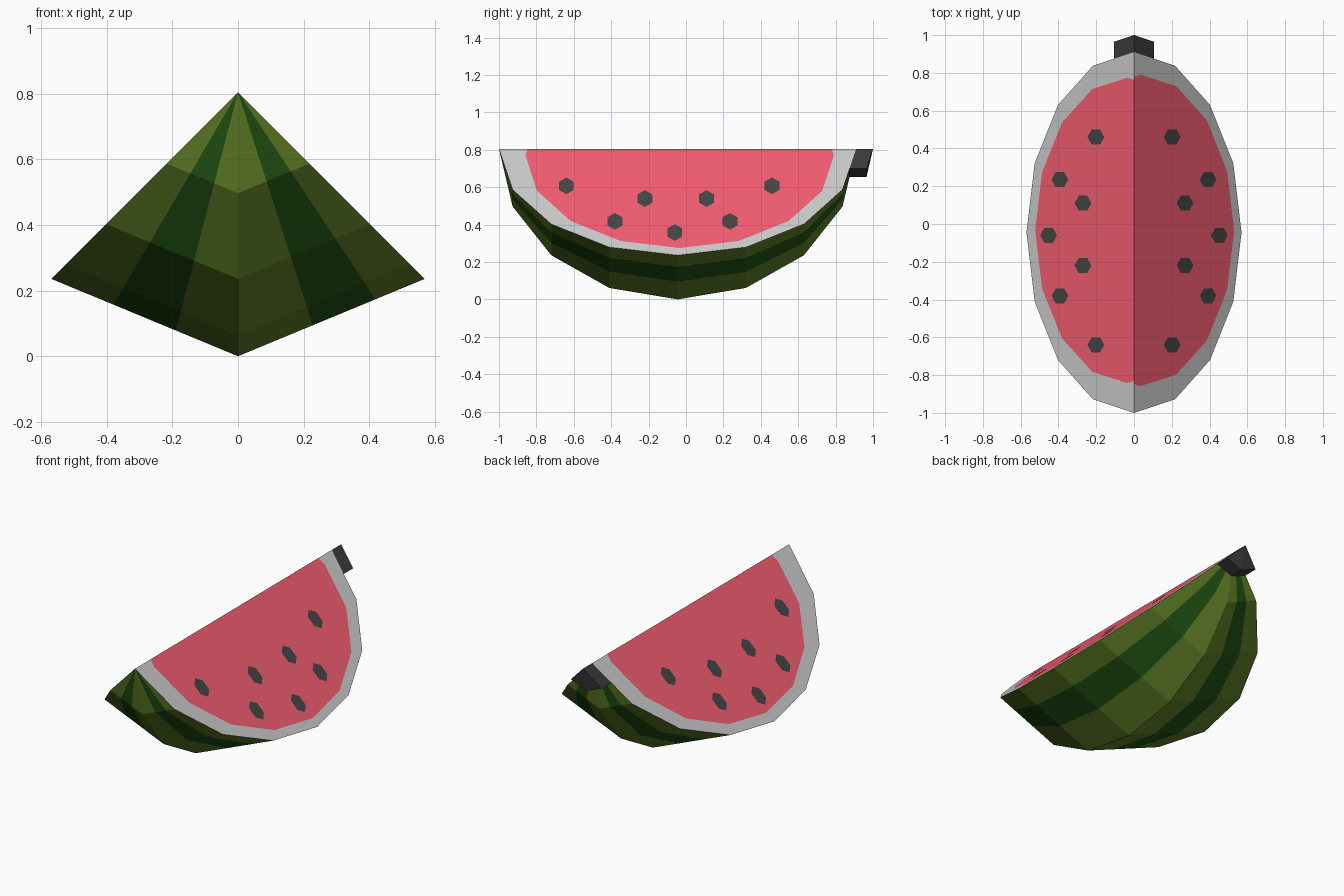
import bpy, bmesh
from math import sin, cos, pi, sqrt
from mathutils import Vector

if "Cube" in bpy.data.objects:
    bpy.data.objects.remove(bpy.data.objects["Cube"])

TOP = 0.805          # height of the ridge where both cut faces meet
K = sqrt(0.5)        # cut faces slope at 45 degrees
CY = -0.045          # middle of the melon along y


def material(name, rgb):
    m = bpy.data.materials.new(name)
    m.diffuse_color = (*rgb, 1)
    m.use_nodes = True
    m.node_tree.nodes["Principled BSDF"].inputs["Base Color"].default_value = m.diffuse_color
    return m


def build(name, faces, mats=(), centre=(0, CY, 0.5)):
    """faces: list of (points, material index); normals point away from centre."""
    bm = bmesh.new()
    lookup = {}
    for pts, idx in faces:
        verts = []
        for p in pts:
            key = tuple(round(c, 4) for c in p)
            if key not in lookup:
                lookup[key] = bm.verts.new(p)
            if lookup[key] not in verts:
                verts.append(lookup[key])
        f = bm.faces.new(verts)
        f.material_index = idx
        f.normal_update()
        if f.normal.dot(f.calc_center_median() - Vector(centre)) < 0:
            f.normal_flip()
    me = bpy.data.meshes.new(name)
    bm.to_mesh(me)
    bm.free()
    for m in mats:
        me.materials.append(m)
    ob = bpy.data.objects.new(name, me)
    bpy.context.collection.objects.link(ob)
    return ob


def on_cut(side, y, r, lift=0.0):
    """Point on a cut face: r is the distance down the slope from the ridge."""
    return (side * (r + lift) * K, y, TOP - (r - lift) * K)


def section(t):
    """Unit cross-section of the skin, t from -1 (left cut) to 1 (right cut)."""
    return t * K, 1 - abs(t) * (1 - K)


def sweep(profile, ts, colours):
    """Turn a (y, r) profile through the wedge's section points."""
    faces = []
    for t0, t1, c in zip(ts, ts[1:], colours):
        for a, b in zip(profile, profile[1:]):
            quad = [(a, t0), (b, t0), (b, t1), (a, t1)]
            faces.append(([(section(t)[0] * r, y, TOP - section(t)[1] * r)
                           for (y, r), t in quad], c))
    return faces


light = material("light_green", (0.12, 0.22, 0.02))
dark = material("dark_green", (0.016, 0.09, 0.007))
red = material("flesh_red", (0.9, 0.11, 0.165))
black = material("seed_dark", (0.06, 0.06, 0.06))
brown = material("stem_dark", (0.045, 0.045, 0.045))

# Striped skin
N = 8
outer = [(CY - 0.955 * cos(pi * i / N), TOP * sin(pi * i / N)) for i in range(N + 1)]
stripes = [-1, -0.667, -0.333, 0, 0.4, 0.737, 1]
build("skin", sweep(outer, stripes, [0, 1, 0, 0, 1, 0]), (light, dark))

# Pale rind border and red flesh on each cut face
rind, flesh = [], []
for side, half, rad in ((1, 0.825, 0.70), (-1, 0.809, 0.69)):
    cy = -0.034
    inner = [(cy - half * cos(pi * i / N), 0.05 + rad * sin(pi * i / N)) for i in range(N + 1)]
    ends = [(cy - half + 0.012, 0), (cy + half - 0.012, 0)]
    P = lambda q: on_cut(side, *q)
    for i in range(N):
        rind.append(([P(outer[i]), P(outer[i + 1]), P(inner[i + 1]), P(inner[i])], 0))
    for o, n, e in ((outer[0], inner[0], ends[0]), (outer[-1], inner[-1], ends[1])):
        rind.append(([P(o), P(n), P(e)], 0))
    flesh.append(([P(q) for q in [ends[0]] + inner + [ends[1]]], 0))
build("rind", rind)
build("flesh", flesh, (red,))

# Flat six-sided seeds, given as (y, z)
spots = [(-0.64, 0.605), (-0.38, 0.415), (-0.22, 0.537), (-0.06, 0.355),
         (0.11, 0.537), (0.235, 0.415), (0.46, 0.605)]
seeds = []
for side in (1, -1):
    for y, z in spots:
        r = (TOP - z) / K
        seeds.append(([on_cut(side, y + 0.046 * sin(pi * j / 3),
                              r + 0.063 * cos(pi * j / 3), 0.003) for j in range(6)], 0))
build("seeds", seeds, (black,))

# Stem stub at the back: a slice of a pointed cylinder, closed by its cut faces
stub = [(0.91, 0), (0.873, 0.15), (0.965, 0.15), (1.0, 0)]
stem = sweep(stub, [-1, 0, 1], [0, 0])
stem += [([on_cut(s, y, r) for y, r in stub], 0) for s in (1, -1)]
build("stem", stem, (brown,), (0, 0.93, 0.73))
